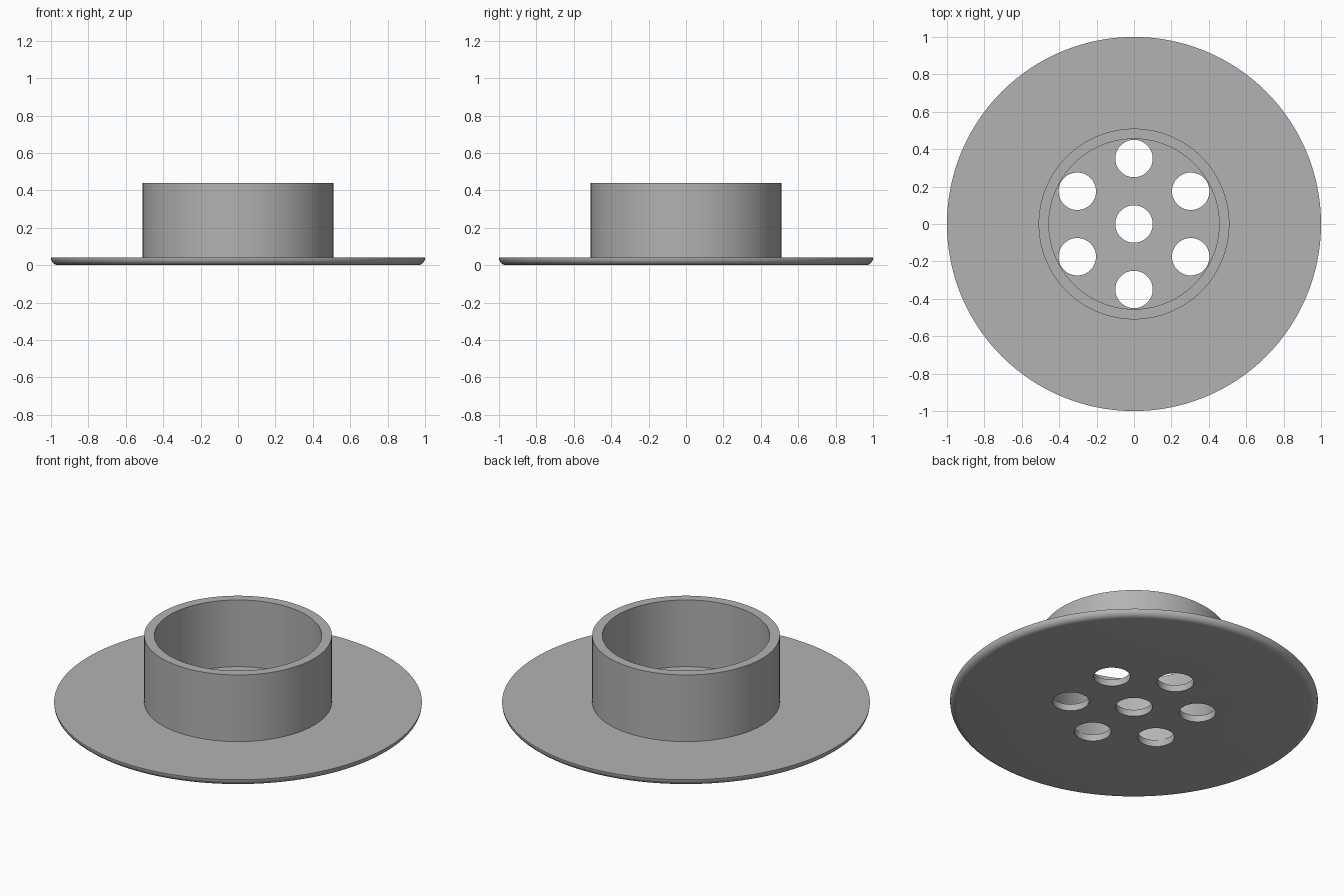
import bpy, bmesh
from math import sin, cos, pi, radians

cube = bpy.data.objects.get("Cube")
if cube:
    bpy.data.objects.remove(cube, do_unlink=True)

SEGMENTS = 128
PLATE_TOP = 0.04
EDGE = 0.038            # radius of the rounded lower rim
COLLAR_OUT, COLLAR_IN, COLLAR_TOP = 0.51, 0.455, 0.44
HOLE_R, HOLE_RING = 0.1, 0.35

grey = bpy.data.materials.new("plain grey")
grey.use_nodes = True
grey.diffuse_color = (0.45, 0.45, 0.45, 1)
grey.node_tree.nodes["Principled BSDF"].inputs["Base Color"].default_value = grey.diffuse_color


def make_object(name, bm):
    bmesh.ops.recalc_face_normals(bm, faces=bm.faces)
    mesh = bpy.data.meshes.new(name)
    bm.to_mesh(mesh)
    bm.free()
    mesh.materials.append(grey)
    obj = bpy.data.objects.new(name, mesh)
    bpy.context.collection.objects.link(obj)
    return obj


def lathe(name, profile):
    """Revolve (radius, z) points round z; flat discs close both ends."""
    bm = bmesh.new()
    rings = [[bm.verts.new((r * cos(2 * pi * i / SEGMENTS), r * sin(2 * pi * i / SEGMENTS), z))
              for i in range(SEGMENTS)] for r, z in profile]
    for a, b in zip(rings, rings[1:]):
        for i in range(SEGMENTS):
            j = (i + 1) % SEGMENTS
            bm.faces.new((a[i], a[j], b[j], b[i]))
    bm.faces.new(rings[0])
    bm.faces.new(rings[-1])
    return make_object(name, bm)


# Round flange and collar in one turned profile, from underside to inner floor
rim = [(1 - EDGE + EDGE * sin(a), EDGE - EDGE * cos(a))
       for a in (radians(15 * k) for k in range(7))]
body = lathe("flanged_drain", rim + [(1, PLATE_TOP), (COLLAR_OUT, PLATE_TOP),
             (COLLAR_OUT, COLLAR_TOP), (COLLAR_IN, COLLAR_TOP), (COLLAR_IN, PLATE_TOP)])

# Drain holes: one in the middle and six around it
centres = [(0, 0)] + [(HOLE_RING * cos(pi / 2 + k * pi / 3), HOLE_RING * sin(pi / 2 + k * pi / 3))
                      for k in range(6)]
bm = bmesh.new()
for x, y in centres:
    new = bmesh.ops.create_cone(bm, cap_ends=True, segments=64, radius1=HOLE_R,
                                radius2=HOLE_R, depth=0.2)["verts"]
    bmesh.ops.translate(bm, verts=new, vec=(x, y, 0))
cutter = make_object("hole_cutter", bm)
cutter.hide_render = True

cut = body.modifiers.new("drain holes", 'BOOLEAN')
cut.operation = 'DIFFERENCE'
cut.solver = 'EXACT'
cut.object = cutter
bpy.ops.object.select_all(action='DESELECT')
bpy.context.view_layer.objects.active = body
body.select_set(True)
bpy.ops.object.modifier_apply(modifier=cut.name)
bpy.data.objects.remove(cutter, do_unlink=True)
bpy.ops.object.shade_smooth_by_angle(angle=radians(30))
